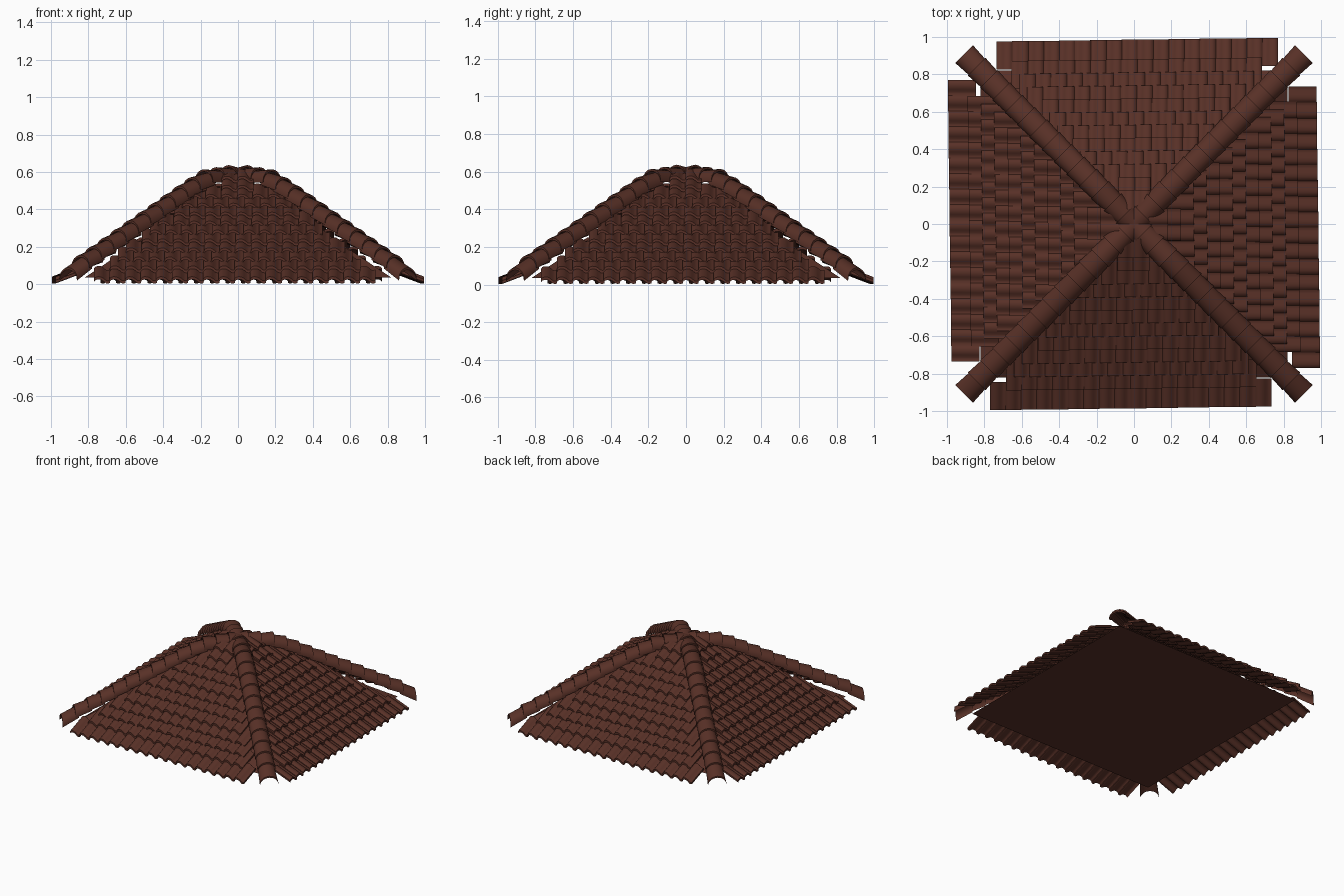
import bpy, bmesh, math
from mathutils import Matrix, Vector

if "Cube" in bpy.data.objects:
    bpy.data.objects.remove(bpy.data.objects["Cube"])

brown = bpy.data.materials.new("dark_brown_clay")
brown.diffuse_color = (0.098, 0.030, 0.020, 1)
brown.use_nodes = True
brown.node_tree.nodes["Principled BSDF"].inputs["Base Color"].default_value = brown.diffuse_color


def finish(bm, name, turn=0, smooth=True):
    """Turn the mesh by quarter turns and link it as an object."""
    bmesh.ops.transform(bm, matrix=Matrix.Rotation(turn * math.pi / 2, 4, 'Z'), verts=bm.verts)
    bmesh.ops.recalc_face_normals(bm, faces=bm.faces)
    me = bpy.data.meshes.new(name)
    bm.to_mesh(me)
    bm.free()
    me.materials.append(brown)
    ob = bpy.data.objects.new(name, me)
    bpy.context.collection.objects.link(ob)
    if smooth:
        bpy.ops.object.select_all(action='DESELECT')
        ob.select_set(True)
        bpy.context.view_layer.objects.active = ob
        bpy.ops.object.shade_smooth_by_angle(angle=math.radians(35))


def curved_slab(bm, outer, inner, thick):
    """Solid curved tile between two cross-sections."""
    down = Vector((0, 0, -thick))
    rings = []
    for sec in (outer, inner):
        rings.append([bm.verts.new(p) for p in sec])
        rings.append([bm.verts.new(p + down) for p in sec])
    ot, ob, it, ib = rings
    n = len(outer)
    for i in range(n - 1):
        j = i + 1
        bm.faces.new((ot[i], ot[j], it[j], it[i]))
        bm.faces.new((ob[i], ib[i], ib[j], ob[j]))
        bm.faces.new((ot[i], ob[i], ob[j], ot[j]))
        bm.faces.new((it[i], it[j], ib[j], ib[i]))
    for i in (0, n - 1):
        bm.faces.new((ot[i], it[i], ib[i], ob[i]))


# Pantile rows on the four slopes
TILE = 0.0835
PROFILE = [(0.0, -0.014), (0.1, -0.004), (0.25, 0.0), (0.45, -0.001), (0.62, -0.009),
           (0.78, -0.020), (0.9, -0.022), (1.04, -0.019)]
rows = [(0.985, 0.040)] + [(0.88 - 0.07 * k, 0.70 - 0.685 * (0.88 - 0.07 * k)) for k in range(11)]


def tile_section(x0, r, z):
    return [Vector((x0 + u * TILE, -r + 0.0133 * x0, z + h)) for u, h in PROFILE]


for turn, side in enumerate(("front", "right", "back", "left")):
    bm = bmesh.new()
    for r, z in rows:
        length = min(0.15, r - 0.08)
        count = max(2, round(2 * 0.765 * r / TILE))
        if r < 0.3:
            count = 2
        for i in range(count):
            x0 = (i - count / 2) * TILE - 0.02 * r
            curved_slab(bm, tile_section(x0, r, z),
                        tile_section(x0, r - length, z + 0.38 * length), 0.015)
    finish(bm, side + "_slope_tiles", turn)


# Overlapping barrel caps along the four hips
def hip_top(r):
    return min(0.745 - 0.7 * r, 0.645 - 0.17 * r)


def cap_section(r, z, w, h):
    across = Vector((-1, 1, 0)) / math.sqrt(2)
    pts = []
    for i in range(9):
        a = math.pi * i / 8
        pts.append(Vector((r, -r, z)) + Matrix.Rotation(-math.pi / 2, 3, 'Z') @ across * (w * math.cos(a))
                   + Vector((0, 0, -h * (1 - math.sin(a)))))
    return pts


for turn, corner in enumerate(("front_right", "back_right", "back_left", "front_left")):
    bm = bmesh.new()
    for k in range(14):
        r = 0.908 - 0.066 * k
        r_in = max(r - 0.085, 0.0)
        z = hip_top(r) - (0.02 if k == 0 else 0)
        curved_slab(bm, cap_section(r, z, 0.067, 0.058),
                    cap_section(r_in, hip_top(r_in) - 0.022, 0.060, 0.052), 0.012)
    finish(bm, corner + "_hip_caps", turn)

# Solid pyramid under the tiles
bm = bmesh.new()
H = 0.82
base = [bm.verts.new((x * H, y * H, 0.035)) for x, y in ((-1, -1), (1, -1), (1, 1), (-1, 1))]
apex = bm.verts.new((0, 0, 0.585))
bm.faces.new(base[::-1])
for i in range(4):
    bm.faces.new((base[i], base[(i + 1) % 4], apex))
finish(bm, "roof_core", 0, False)
